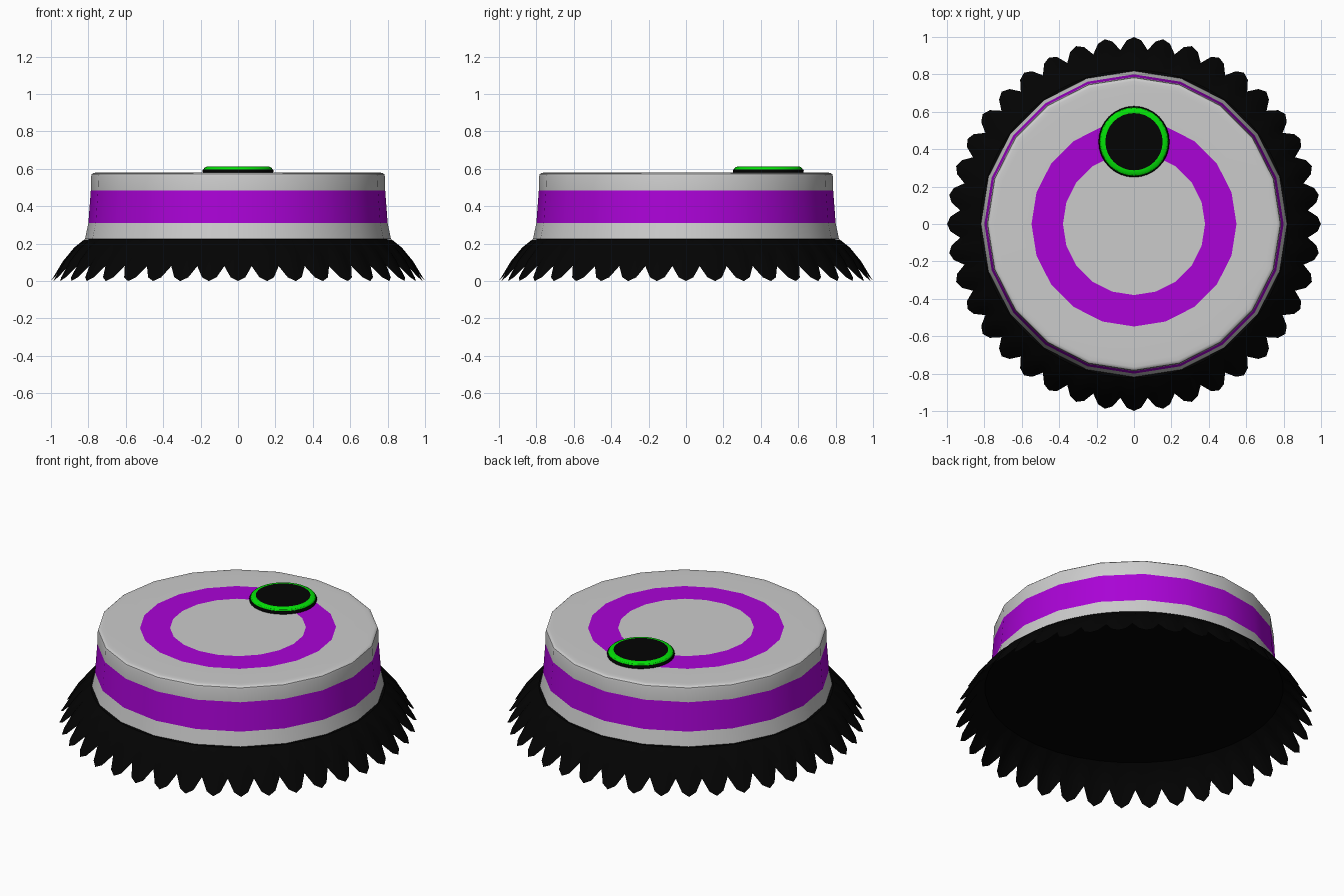
import bpy, bmesh
from math import sin, cos, pi, radians

if "Cube" in bpy.data.objects:
    bpy.data.objects.remove(bpy.data.objects["Cube"])


def material(name, rgb):
    m = bpy.data.materials.new(name)
    m.diffuse_color = (*rgb, 1)
    m.use_nodes = True
    m.node_tree.nodes["Principled BSDF"].inputs["Base Color"].default_value = m.diffuse_color
    return m


purple = material("purple", (0.4, 0.001, 0.67))
green = material("green", (0.001, 0.75, 0.002))
black = material("black", (0.001, 0.001, 0.001))


def skin(name, rings, mat=None, loc=(0, 0, 0)):
    """Join rings of (x, y, z) points, outer/bottom first; one-point rings close the end."""
    bm = bmesh.new()
    rows = [[bm.verts.new(p) for p in ring] for ring in rings]
    for a, b in zip(rows, rows[1:]):
        n = max(len(a), len(b))
        for i in range(n):
            j = (i + 1) % n
            if len(a) == 1:
                bm.faces.new((a[0], b[j], b[i]))
            elif len(b) == 1:
                bm.faces.new((a[i], a[j], b[0]))
            else:
                bm.faces.new((a[i], a[j], b[j], b[i]))
    me = bpy.data.meshes.new(name)
    bm.to_mesh(me)
    bm.free()
    ob = bpy.data.objects.new(name, me)
    ob.location = loc
    if mat:
        me.materials.append(mat)
    bpy.context.collection.objects.link(ob)
    bpy.ops.object.select_all(action='DESELECT')
    ob.select_set(True)
    bpy.context.view_layer.objects.active = ob
    bpy.ops.object.shade_smooth_by_angle(angle=radians(30))
    return ob


def lathe(name, profile, mat=None, sides=20, loc=(0, 0, 0)):
    rings = []
    for r, z in profile:
        n = sides if r > 0 else 1
        rings.append([(r * cos(2 * pi * i / sides), r * sin(2 * pi * i / sides), z)
                      for i in range(n)])
    return skin(name, rings, mat, loc)


# Housing: flared foot, coloured band, rounded upper rim
lathe("housing_foot", [(0.818, 0.225), (0.8, 0.31)])
lathe("housing_band", [(0.8, 0.31), (0.787, 0.485)], purple)
lathe("housing_rim", [(0.787, 0.485), (0.785, 0.56), (0.782, 0.571), (0.775, 0.577),
                      (0.765, 0.579), (0.74, 0.58), (0.548, 0.58)])

# Flat top with inlaid ring
lathe("top_ring", [(0.548, 0.58), (0.38, 0.58)], purple)
lathe("top_centre", [(0.38, 0.58), (0, 0.58)])

# Round button towards the back
spot = (0, 0.44, 0)
lathe("button_base", [(0.188, 0.58), (0.19, 0.59), (0.187, 0.597), (0.18, 0.598)], black, 32, spot)
lathe("button_light", [(0.184, 0.597), (0.18, 0.605), (0.17, 0.611), (0.153, 0.612)],
      green, 32, spot)
lathe("button_cap", [(0.153, 0.612), (0, 0.612)], black, 32, spot)

# Underside plate
lathe("underside", [(0, 0.2), (0.835, 0.2)], black, 40)

# Bristle skirt: 40 tufts, each sampled as valley, shoulder, tip, shoulder
TUFTS = 40
offsets = [-4.5, -2.3, 0, 2.3]
inner = [(0.79, 0.224)] * 4
top = [(0.822, 0.222)] * 4
bend = [(0.868, 0.178), (0.874, 0.18), (0.875, 0.18), (0.874, 0.18)]
middle = [(0.91, 0.12), (0.932, 0.108), (0.936, 0.106), (0.932, 0.108)]
edge = [(0.932, 0.08), (0.982, 0.02), (1.0, 0.0), (0.982, 0.02)]


def tuft_ring(section):
    ring = []
    for t in range(TUFTS):
        for off, (r, z) in zip(offsets, section):
            a = radians(t * 360 / TUFTS + off)
            ring.append((r * cos(a), r * sin(a), z))
    return ring


skin("bristle_skirt", [tuft_ring(s) for s in (edge, middle, bend, top, inner)], black)
